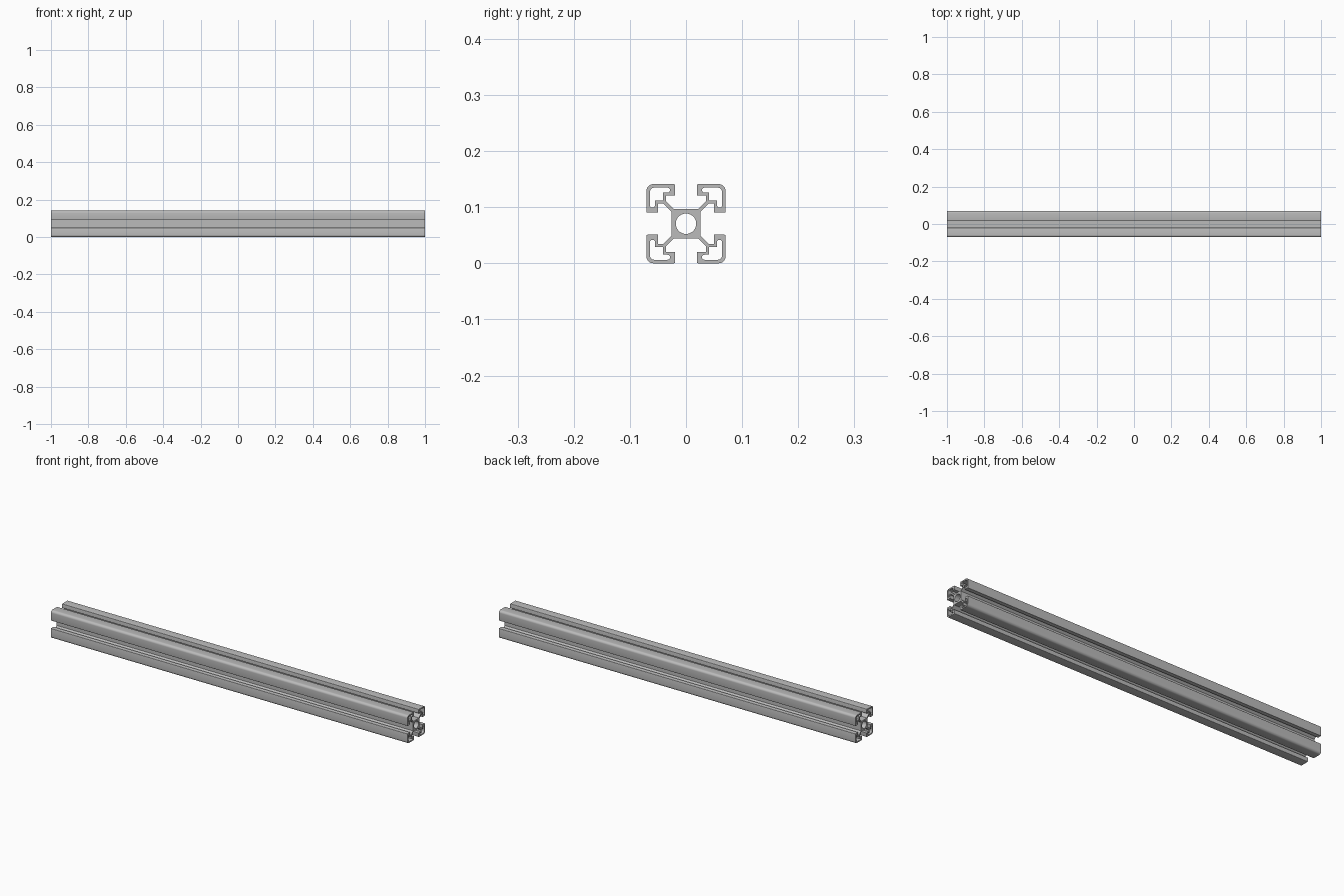
import bpy
import math
from mathutils import Matrix

cube = bpy.data.objects.get("Cube")
if cube:
    bpy.data.objects.remove(cube, do_unlink=True)

HALF = 0.0705      # half width of the section
WALL = 0.0062      # outer skin thickness
LENGTH = 2.0

aluminium = bpy.data.materials.new("aluminium grey")
aluminium.use_nodes = True
colour = (0.5, 0.5, 0.5, 1)
aluminium.diffuse_color = colour
aluminium.node_tree.nodes["Principled BSDF"].inputs["Base Color"].default_value = colour


def arc(cx, cy, r, start, end, steps=8):
    """Points on an arc, angles in degrees."""
    angles = [math.radians(start + (end - start) * i / steps) for i in range(steps + 1)]
    return [(cx + r * math.cos(a), cy + r * math.sin(a)) for a in angles]


def mirrored(half):
    """Complete a quarter path by reflecting it in its diagonal."""
    return half + [(v, u) for u, v in reversed(half)]


def turned(points, quarter):
    rot = Matrix.Rotation(quarter * math.pi / 2, 2)
    return [(rot[0][0] * u + rot[0][1] * v, rot[1][0] * u + rot[1][1] * v) for u, v in points]


# Quarter outline: core edge, diagonal rib, slot wall, lip, rounded corner
slot = 0.0196
corner = 0.012
c = HALF - corner
quarter_outline = mirrored(
    [(0.0215, 0.026), (0.0358, 0.0403), (0.0358, 0.0500), (slot, 0.0500)]
    + arc(slot + 0.002, HALF - 0.002, 0.002, 180, 90, 3)
    + arc(c, c, corner, 90, 45, 5)[:-1])
outline = []
for q in range(4):
    outline += turned(quarter_outline[::-1], q)

# Hollow chamber inside each corner, with a rounded finger in each lip
top = HALF - WALL
low = 0.0553
r = (top - low) / 2
inner = corner - WALL + 0.002
ci = top - inner
chamber = mirrored(
    [(0.0412, 0.0412), (0.0412, low)]
    + arc(0.0285 + r, low + r, r, 270, 90)
    + arc(ci, ci, inner, 90, 45, 4)[:-1])[:-1]

loops = [outline, arc(0, 0, 0.0182, 0, 360, 40)[:-1]]
loops += [turned(chamber, q) for q in range(4)]

# Extrude the filled section along x
curve = bpy.data.curves.new("extruded_rail", "CURVE")
curve.dimensions = "2D"
curve.fill_mode = "BOTH"
curve.extrude = LENGTH / 2
for loop in loops:
    spline = curve.splines.new("POLY")
    spline.points.add(len(loop) - 1)
    for point, (u, v) in zip(spline.points, loop):
        point.co = (u, v, 0, 1)
    spline.use_cyclic_u = True
curve.materials.append(aluminium)

rail = bpy.data.objects.new("extruded_rail", curve)
bpy.context.collection.objects.link(rail)
rail.rotation_euler = (math.pi / 2, 0, math.pi / 2)
rail.location.z = HALF

# Turn into a clean mesh with crisp section edges
bpy.ops.object.select_all(action="DESELECT")
rail.select_set(True)
bpy.context.view_layer.objects.active = rail
bpy.ops.object.convert(target="MESH")
bpy.ops.object.transform_apply(location=True, rotation=True, scale=True)
bpy.ops.object.mode_set(mode="EDIT")
bpy.ops.mesh.select_all(action="SELECT")
bpy.ops.mesh.remove_doubles(threshold=0.00005)
bpy.ops.mesh.normals_make_consistent(inside=False)
bpy.ops.object.mode_set(mode="OBJECT")
bpy.ops.object.shade_smooth_by_angle(angle=math.radians(30))
